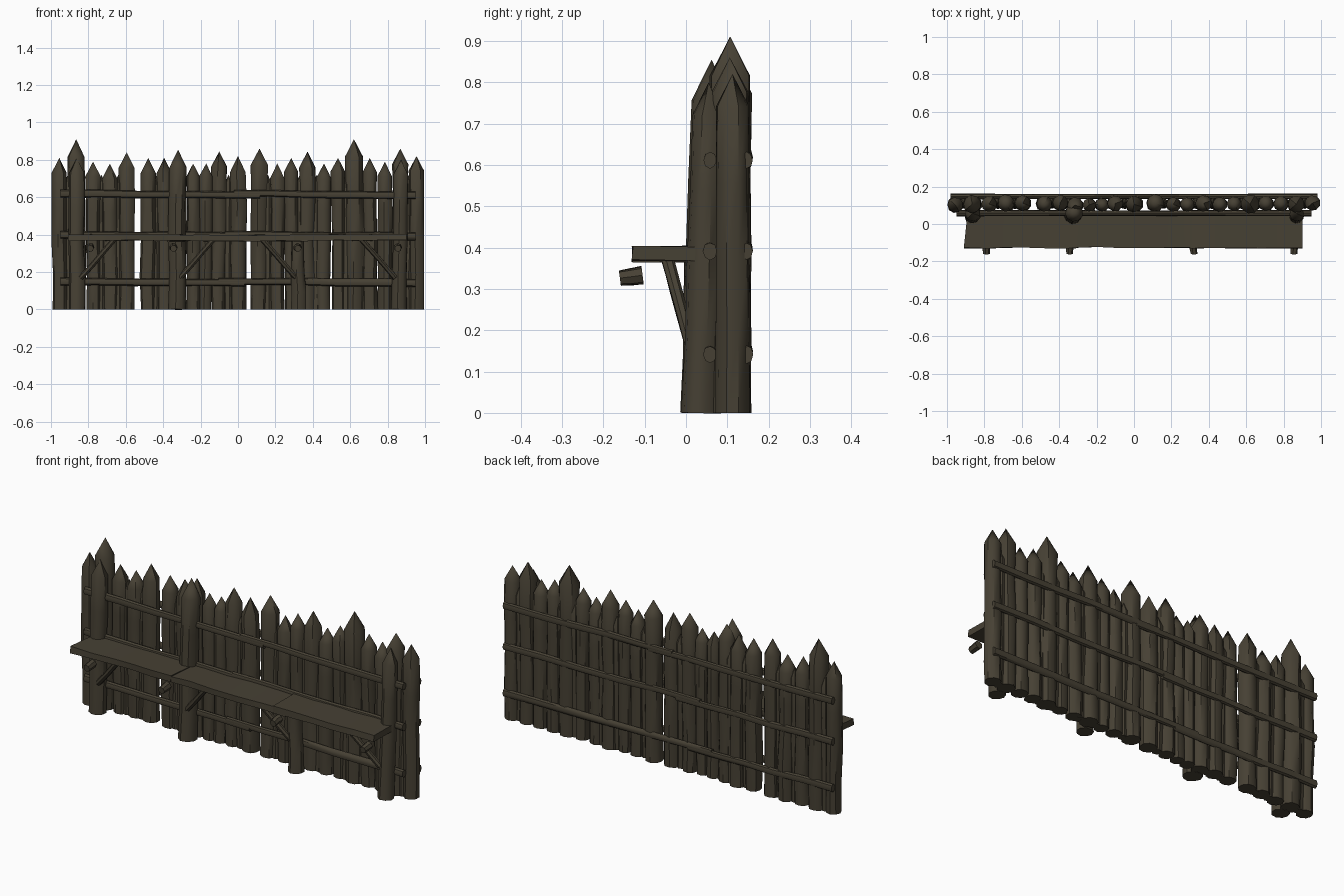
import bpy, bmesh, math, random
from mathutils import Vector

random.seed(4)
if "Cube" in bpy.data.objects:
    bpy.data.objects.remove(bpy.data.objects["Cube"], do_unlink=True)

wood = bpy.data.materials.new("dark olive wood")
wood.use_nodes = True
colour = (0.062, 0.052, 0.034, 1)
wood.diffuse_color = colour
wood.node_tree.nodes["Principled BSDF"].inputs["Base Color"].default_value = colour
wood.node_tree.nodes["Principled BSDF"].inputs["Roughness"].default_value = 0.9


def finish(bm, name):
    bmesh.ops.recalc_face_normals(bm, faces=bm.faces)
    mesh = bpy.data.meshes.new(name)
    bm.to_mesh(mesh)
    bm.free()
    mesh.materials.append(wood)
    mesh.shade_smooth()
    mesh.set_sharp_from_angle(angle=math.radians(40))
    obj = bpy.data.objects.new(name, mesh)
    bpy.context.collection.objects.link(obj)
    return obj


def log(name, a, b, r0, r1, tip=0, sides=9, rings=5, wobble=0.004, squash=1):
    """Rough round log from a to b, pointed at b when tip is set."""
    a, b = Vector(a), Vector(b)
    axis = (b - a).normalized()
    side = axis.cross(Vector((0, 1, 0))).normalized()
    depth = axis.cross(side) * squash
    end = b - axis * tip
    bm = bmesh.new()
    loops = []
    for i in range(rings):
        t = i / (rings - 1)
        c = a.lerp(end, t)
        if 0 < i < rings - 1:
            c += side * random.uniform(-wobble, wobble)
        r = (r0 + (r1 - r0) * t) * random.uniform(0.95, 1.05)
        loop = []
        for k in range(sides):
            ang = math.tau * k / sides
            rr = r * random.uniform(0.95, 1.04)
            loop.append(bm.verts.new(c + side * rr * math.cos(ang) + depth * rr * math.sin(ang)))
        loops.append(loop)
    for low, high in zip(loops, loops[1:]):
        for k in range(sides):
            n = (k + 1) % sides
            bm.faces.new((low[k], low[n], high[n], high[k]))
    bm.faces.new(loops[0])
    if tip:
        point = bm.verts.new(b)
        for k in range(sides):
            bm.faces.new((loops[-1][k], loops[-1][(k + 1) % sides], point))
    else:
        bm.faces.new(loops[-1])
    return finish(bm, name)


# Palisade stakes: x, top height, radius
stakes = [(-.955, .81, .042), (-.865, .91, .05), (-.775, .79, .042), (-.685, .78, .045),
          (-.595, .84, .043), (-.48, .81, .043), (-.395, .81, .042), (-.315, .84, .042),
          (-.24, .78, .036), (-.17, .78, .036), (-.1, .845, .042), (0, .82, .046),
          (.115, .86, .046), (.21, .78, .041), (.285, .81, .038), (.372, .845, .045),
          (.46, .78, .04), (.535, .81, .038), (.62, .91, .05), (.705, .81, .04),
          (.785, .79, .041), (.868, .86, .044), (.955, .82, .041)]
for i, (x, top, r) in enumerate(stakes):
    lean = random.uniform(-.006, .006)
    y = .107 + random.uniform(-.006, .006)
    log(f"stake_{i + 1}", (x - lean, y, 0), (x, y, top), r * .98, r, tip=r * 1.9)

# Slim slats closing the chinks between stakes
for i, x in enumerate((-.91, -.73, -.64, -.44, -.35, -.05, .16, .33, .42, .58, .66, .91)):
    log(f"slat_{i + 1}", (x, .105, 0), (x, .115, .72), .026, .024, tip=.05, sides=7)

# Front support posts, one of them cut short under the walkway
log("left_post", (.86, .032, 0), (.872, .055, .8), .042, .04, tip=.08)
log("right_post", (-.862, .035, 0), (-.862, .058, .81), .044, .042, tip=.08)
log("tall_middle_post", (-.325, .035, 0), (-.32, .062, .855), .047, .047, tip=.1)
log("short_middle_post", (.325, .03, 0), (.32, .03, .38), .04, .034)

# Horizontal rails on the front and the back, each of two lapped logs
for label, z in (("low", .145), ("middle", .395), ("high", .615)):
    for face, y, squash in (("front", .058, .8), ("back", .147, .7)):
        joint = random.uniform(-.2, .2)
        reach = .98 if face == "back" else .95
        log(f"{label}_{face}_rail_right", (-reach, y, z + .005), (joint + .08, y, z - .004),
            .021, .018, sides=8, rings=6, squash=squash)
        log(f"{label}_{face}_rail_left", (joint - .06, y, z + .006), (reach, y, z - .004),
            .018, .021, sides=8, rings=6, squash=squash)


# Walkway planks, slightly warped
def plank(name, x0, x1, y0, y1, z, thick, skew):
    bm = bmesh.new()
    bmesh.ops.create_cube(bm, size=1)
    long_edges = [e for e in bm.edges if abs(e.verts[0].co.x - e.verts[1].co.x) > .5]
    bmesh.ops.subdivide_edges(bm, edges=long_edges, cuts=4)
    for v in bm.verts:
        u, w, h = v.co + Vector((.5, .5, .5))
        v.co = Vector((x0 + (x1 - x0) * u + skew * (w - .5),
                       y0 + (y1 - y0) * w + random.uniform(-.004, .004),
                       z + thick * (h - 1) + random.uniform(-.003, .003)))
    return finish(bm, name)


plank("walkway_right", -.9, -.3, -.128, .06, .402, .034, .02)
plank("walkway_middle", -.36, .36, -.126, .06, .398, .032, -.03)
plank("walkway_left", .3, .9, -.13, .06, .403, .034, .0)

# Cross beams under the walkway with pegs at their ends
for i, x in enumerate((-.79, -.345, .32, .855)):
    log(f"cross_beam_{i + 1}", (x, .06, .362), (x, -.135, .362), .03, .028, sides=8, rings=4)
    log(f"beam_peg_{i + 1}", (x, -.105, .333), (x, -.16, .326), .022, .019, sides=7, rings=3)

# Diagonal braces from the posts to the walkway
for i, (x, way) in enumerate(((-.84, 1), (-.31, 1), (.31, -1), (.84, -1))):
    log(f"brace_{i + 1}", (x, .01, .17), (x + way * .18, -.045, .375), .015, .015,
        sides=7, rings=4, wobble=.002)
